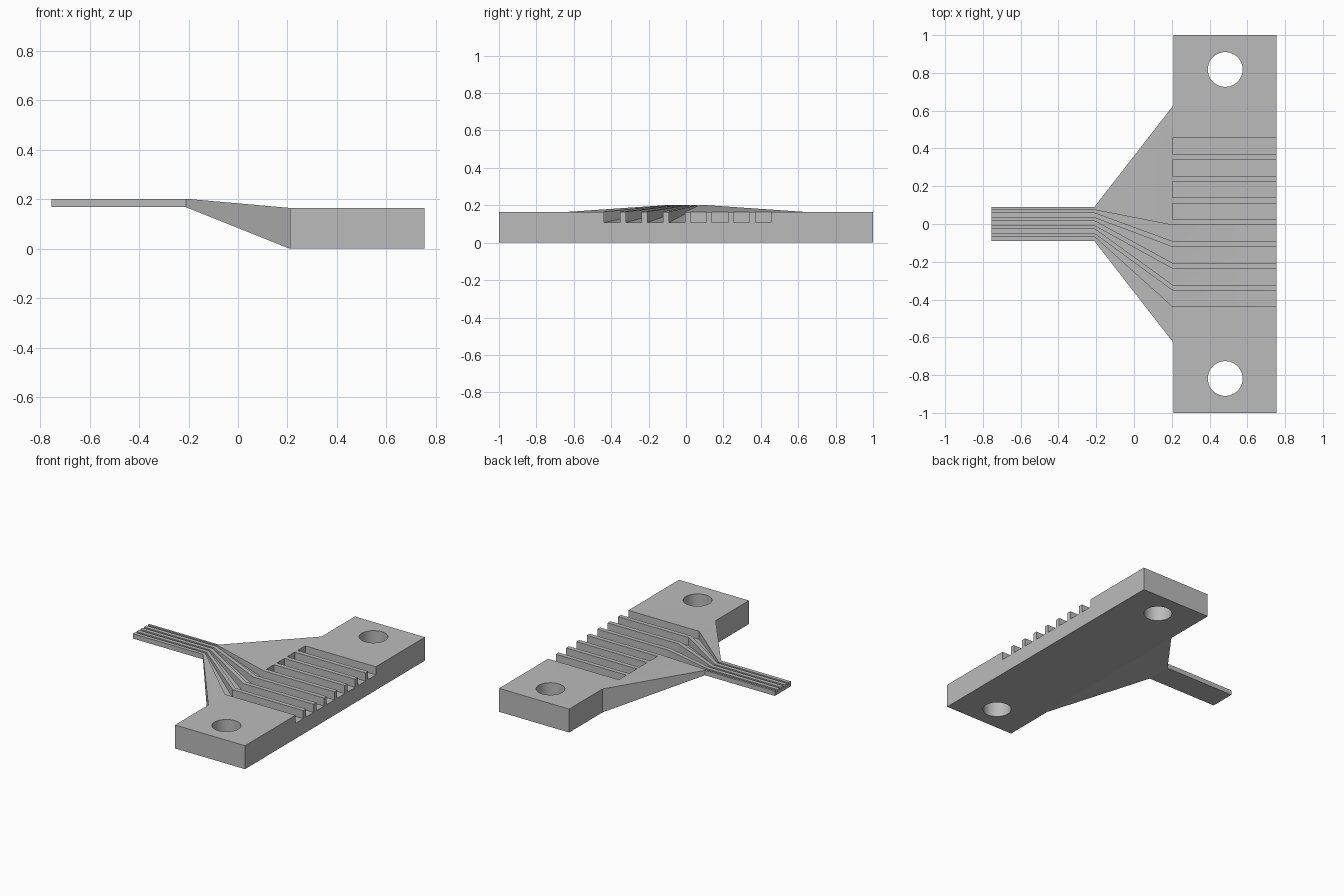
import bpy
import bmesh
from mathutils import Matrix

cube = bpy.data.objects.get("Cube")
if cube:
    bpy.data.objects.remove(cube, do_unlink=True)

grey = bpy.data.materials.new("plain grey")
grey.use_nodes = True
colour = (0.5, 0.5, 0.5, 1)
grey.diffuse_color = colour
grey.node_tree.nodes["Principled BSDF"].inputs["Base Color"].default_value = colour

END, STEP = 0.755, 0.21       # half length, and where the taper starts and stops
THICK = 0.165                 # mounting block height
TAIL_LOW, TAIL_TOP = 0.168, 0.202


def add_object(name, bm):
    bmesh.ops.recalc_face_normals(bm, faces=bm.faces)
    mesh = bpy.data.meshes.new(name)
    bm.to_mesh(mesh)
    bm.free()
    obj = bpy.data.objects.new(name, mesh)
    bpy.context.collection.objects.link(obj)
    return obj


def loft(bm, stations):
    """Join rectangular sections (x, y centre, half width, low z, high z)."""
    rings = [[bm.verts.new((x, y + s * w, z)) for s, z in
              ((-1, low), (1, low), (1, high), (-1, high))]
             for x, y, w, low, high in stations]
    for a, b in zip(rings, rings[1:]):
        for i in range(4):
            j = (i + 1) % 4
            bm.faces.new((a[i], a[j], b[j], b[i]))
    bm.faces.new(rings[0])
    bm.faces.new(rings[-1])


# Body: wide block, taper and thin tail share one outline
half = [(END, 1, 0, THICK), (STEP, 1, 0, THICK), (STEP, 0.63, 0, THICK),
        (-STEP, 0.09, TAIL_LOW, TAIL_TOP), (-END, 0.09, TAIL_LOW, TAIL_TOP)]
outline = half + [(x, -y, low, top) for x, y, low, top in reversed(half)]
bm = bmesh.new()
lower = [bm.verts.new((x, y, low)) for x, y, low, top in outline]
upper = [bm.verts.new((x, y, top)) for x, y, low, top in outline]
count = len(outline)
for i in range(count):
    j = (i + 1) % count
    bm.faces.new((lower[i], lower[j], upper[j], upper[i]))
for ring in (lower, upper):
    bm.faces.new(ring[:3] + ring[-3:])
    bm.faces.new((ring[2], ring[3], ring[-4], ring[-3]))
    bm.faces.new(ring[3:-3])
body = add_object("channel_plate", bm)
body.data.materials.append(grey)

# Cutters: eight channels, four of them running on through taper and tail
bm = bmesh.new()
for i in range(8):
    y = -0.395 + i * 0.1154
    path = [(0.9, y, 0.0425, 0.108, 0.4), (0.205, y, 0.0425, 0.108, 0.4)]
    if i < 4:
        tail_y = -0.057 + i * 0.0417
        floor = TAIL_TOP - 0.014
        path += [(x, tail_y, 0.007, floor, 0.4) for x in (-STEP, -0.9)]
    loft(bm, path)

# Cutters: the two bolt holes
for side in (-1, 1):
    bmesh.ops.create_cone(bm, cap_ends=True, segments=48, radius1=0.092,
                          radius2=0.092, depth=1,
                          matrix=Matrix.Translation((0.483, side * 0.818, 0.1)))
cutter = add_object("channel_and_hole_cutter", bm)
cutter.hide_render = True

cut = body.modifiers.new("cut channels and holes", "BOOLEAN")
cut.operation = "DIFFERENCE"
cut.solver = "EXACT"
cut.object = cutter
bpy.context.view_layer.objects.active = body
body.select_set(True)
bpy.ops.object.modifier_apply(modifier=cut.name)
bpy.data.objects.remove(cutter, do_unlink=True)
bpy.ops.object.shade_smooth_by_angle(angle=0.35)
